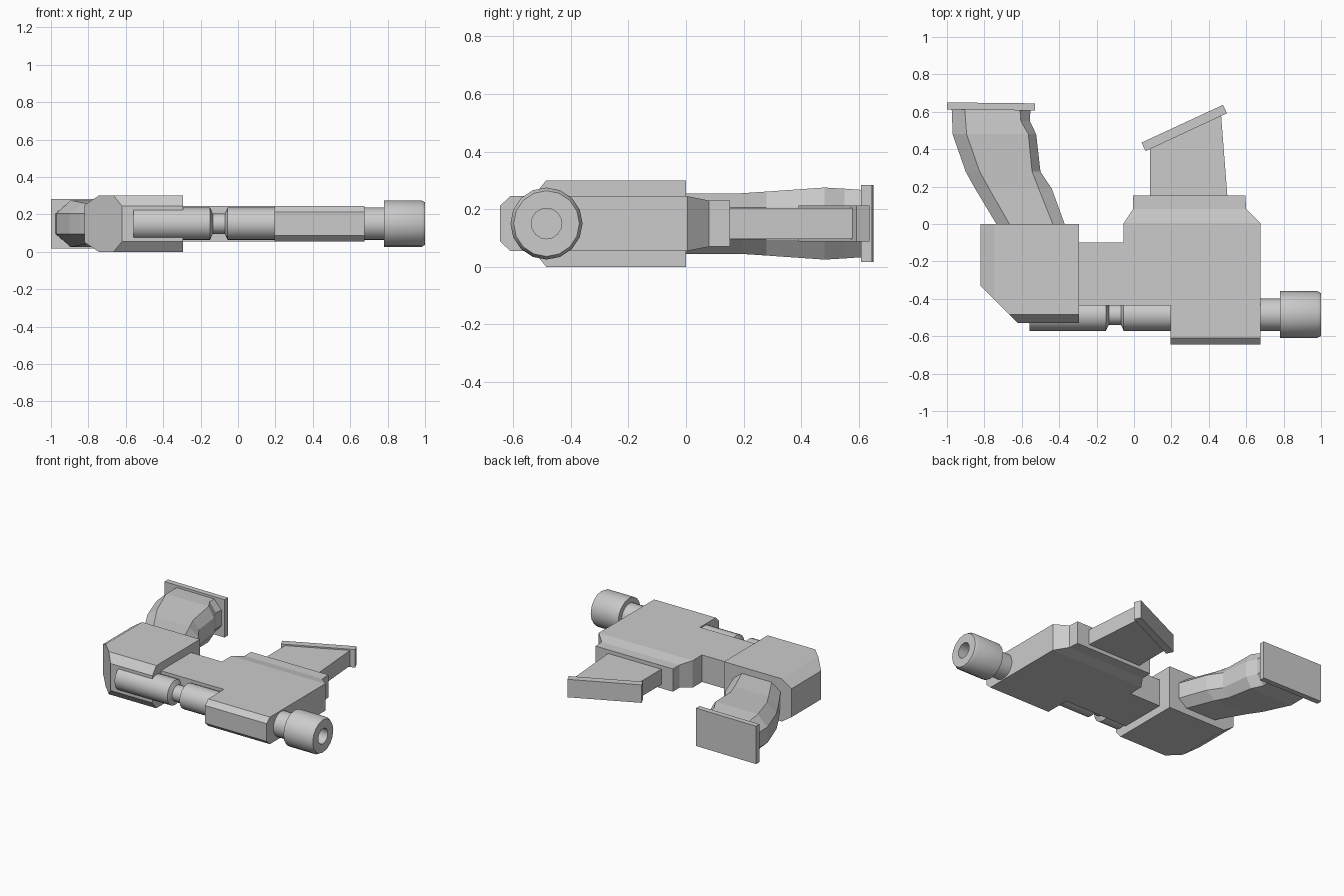
import bpy, bmesh, math
from mathutils import Vector

if "Cube" in bpy.data.objects:
    bpy.data.objects.remove(bpy.data.objects["Cube"])

MID = 0.15          # height of the symmetry plane


def finish(bm, name, smooth=False):
    bmesh.ops.recalc_face_normals(bm, faces=bm.faces[:])
    me = bpy.data.meshes.new(name)
    bm.to_mesh(me)
    bm.free()
    ob = bpy.data.objects.new(name, me)
    bpy.context.collection.objects.link(ob)
    if smooth:
        bpy.ops.object.select_all(action='DESELECT')
        ob.select_set(True)
        bpy.context.view_layer.objects.active = ob
        bpy.ops.object.shade_smooth_by_angle(angle=math.radians(35))
    return ob


def prism(outline, half):
    """Extrude an XY outline symmetrically about the mid plane."""
    bm = bmesh.new()
    face = bm.faces.new([bm.verts.new((x, y, MID - half)) for x, y in outline])
    ext = bmesh.ops.extrude_face_region(bm, geom=[face])['geom']
    bmesh.ops.translate(bm, vec=(0, 0, 2 * half),
                        verts=[v for v in ext if isinstance(v, bmesh.types.BMVert)])
    return bm


def geom(bm):
    return bm.verts[:] + bm.edges[:] + bm.faces[:]


def clip(bm, point, normal):
    """Slice off everything beyond a plane and cap the cut."""
    res = bmesh.ops.bisect_plane(bm, geom=geom(bm), plane_co=Vector(point),
                                 plane_no=Vector(normal), clear_outer=True)
    cut = [e for e in res['geom_cut'] if isinstance(e, bmesh.types.BMEdge)]
    bmesh.ops.contextual_create(bm, geom=cut)


def bridge(bm, rings, closed=False):
    n = len(rings[0])
    pairs = list(zip(rings, rings[1:])) + ([(rings[-1], rings[0])] if closed else [])
    for a, b in pairs:
        for i in range(n):
            j = (i + 1) % n
            bm.faces.new((a[i], a[j], b[j], b[i]))
    if not closed:
        bm.faces.new(rings[0])
        bm.faces.new(rings[-1])


def lathe(name, profile, sides, closed=False):
    """Revolve (x, radius) points about the barrel axis."""
    bm = bmesh.new()
    rings = []
    for x, r in profile:
        rings.append([bm.verts.new((x, -0.484 + r * math.sin(2 * math.pi * i / sides),
                                    MID + r * math.cos(2 * math.pi * i / sides)))
                      for i in range(sides)])
    bridge(bm, rings, closed)
    return finish(bm, name, True)


# main body: plan outline, with the front edge chamfered and the back thinned
bm = prism([(-0.30, -0.435), (0.195, -0.435), (0.195, -0.645), (0.675, -0.645),
            (0.675, 0.005), (0.60, 0.08), (0.595, 0.153), (-0.005, 0.153),
            (-0.005, 0.08), (-0.055, 0.005), (-0.055, -0.10), (-0.30, -0.10)], 0.095)
for y in (-0.61, 0.005, 0.08):
    bmesh.ops.bisect_plane(bm, geom=geom(bm), plane_co=(0, y, 0), plane_no=(0, 1, 0))
for v in bm.verts:
    half = 0.062 if v.co.y < -0.63 else 0.08 if v.co.y > 0.07 else 0.095
    v.co.z = MID + math.copysign(half, v.co.z - MID)
finish(bm, "main_body")

# rear block: box with chamfered left and front edges and one corner cut away
bm = prism([(-0.82, -0.53), (-0.295, -0.53), (-0.295, 0), (-0.82, 0)], 0.15)
for s in (1, -1):
    clip(bm, (-0.745, 0, MID + s * 0.15), (-0.05, 0, s * 0.075))
    clip(bm, (0, -0.485, MID + s * 0.15), (0, -0.055, s * 0.045))
clip(bm, (-0.82, -0.33, 0), (-1, -1, 0))
finish(bm, "rear_block")

# curved stock arm: octagonal sections (y, left, left inner, right inner, right, half height)
bm = bmesh.new()
rings = []
for y, a, b, c, d, h in [(-0.01, -0.73, -0.66, -0.43, -0.367, 0.105),
                         (0.19, -0.85, -0.775, -0.51, -0.44, 0.105),
                         (0.28, -0.90, -0.825, -0.545, -0.50, 0.111),
                         (0.48, -0.97, -0.895, -0.565, -0.523, 0.125),
                         (0.55, -0.972, -0.90, -0.605, -0.557, 0.121),
                         (0.62, -0.975, -0.905, -0.61, -0.553, 0.116)]:
    k = 0.055
    pts = [(a, -k), (b, -h), (c, -h), (d, -k), (d, k), (c, h), (b, h), (a, k)]
    rings.append([bm.verts.new((x, y, MID + z)) for x, z in pts])
bridge(bm, rings)
finish(bm, "rear_arm")

# flat plates and the straight arm
finish(prism([(-1.0, 0.612), (-0.53, 0.607), (-0.53, 0.645), (-1.0, 0.65)], 0.133), "rear_arm_plate")
finish(prism([(0.085, 0.14), (0.50, 0.14), (0.465, 0.59), (0.085, 0.415)], 0.054), "front_arm")
finish(prism([(0.062, 0.39), (0.497, 0.592), (0.476, 0.637), (0.04, 0.435)], 0.063), "front_arm_plate")

# barrel with a waisted groove
lathe("barrel", [(-0.56, 0.087), (-0.15, 0.087), (-0.135, 0.055), (-0.07, 0.055),
                 (-0.055, 0.087), (0.80, 0.087)], 24)

# hollow muzzle
lathe("muzzle", [(0.78, 0.125), (0.98, 0.125), (1.0, 0.114), (1.0, 0.053),
                 (0.87, 0.053), (0.78, 0.053)], 16, closed=True)
